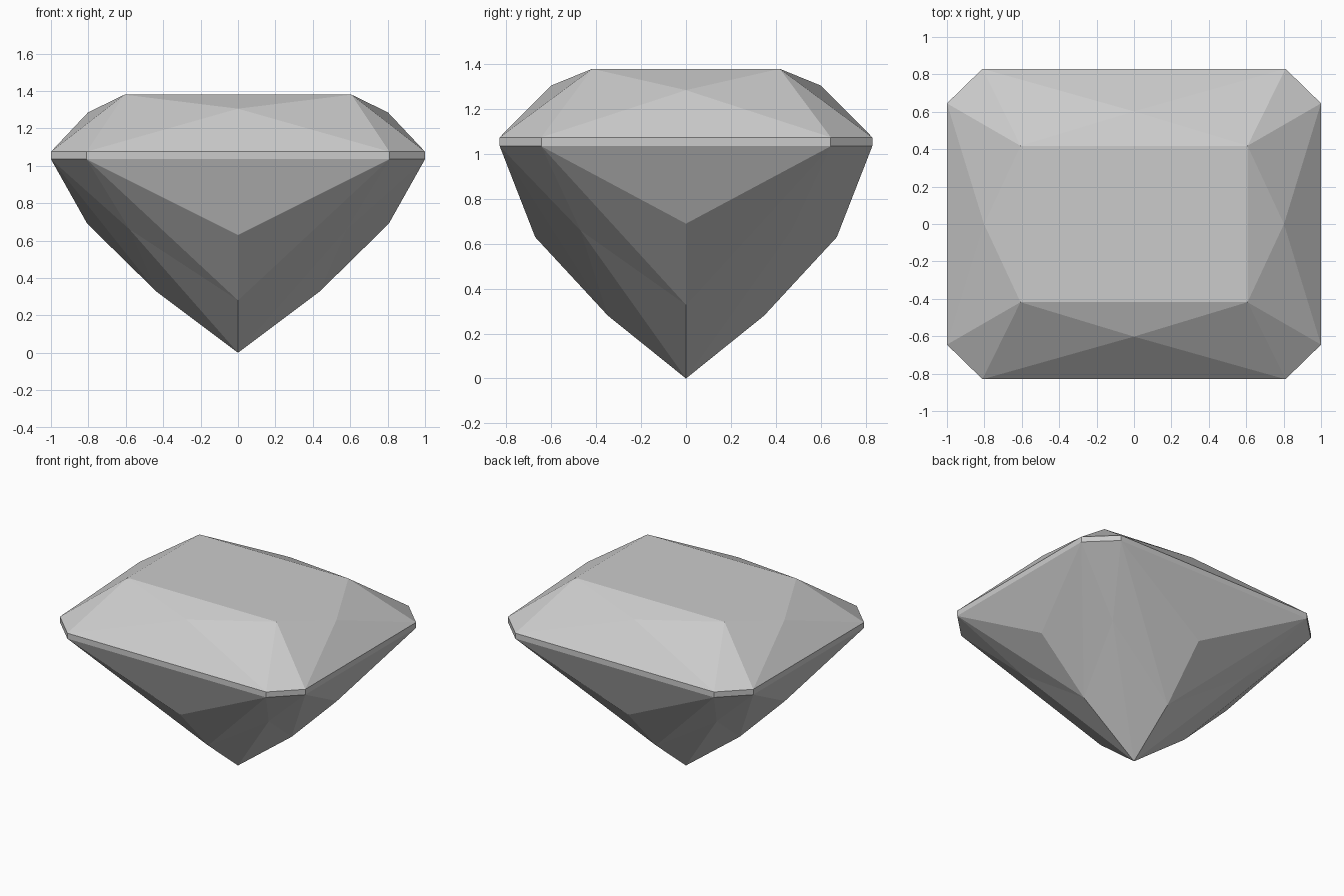
import bpy
import bmesh

cube = bpy.data.objects.get("Cube")
if cube:
    bpy.data.objects.remove(cube, do_unlink=True)

# Stone colour
mat = bpy.data.materials.new("pale_grey_stone")
mat.use_nodes = True
colour = (0.6, 0.6, 0.6, 1.0)
mat.diffuse_color = colour
mat.node_tree.nodes["Principled BSDF"].inputs["Base Color"].default_value = colour

bm = bmesh.new()


def ring(points):
    return [bm.verts.new(p) for p in points]


def corners(x, y, z):
    """One point per corner, anticlockwise from front left."""
    return ring([(x, -y, z), (x, y, z), (-x, y, z), (-x, -y, z)])


def middles(y, z_front, x, z_side):
    """One point per side: front, left, back, right."""
    return ring([(0, -y, z_front), (x, 0, z_side), (0, y, z_front), (-x, 0, z_side)])


def girdle(z):
    """Eight-sided outline with cut corners, starting on the front edge."""
    a, b, c, d = 0.81, 0.83, 1.0, 0.645
    return ring([(-a, -b, z), (a, -b, z), (c, -d, z), (c, d, z),
                 (a, b, z), (-a, b, z), (-c, d, z), (-c, -d, z)])


# Rings of facet points from the flat table down to the bottom tip
table = corners(0.607, 0.418, 1.38)
crown = middles(0.602, 1.305, 0.802, 1.285)
upper = girdle(1.075)
lower = girdle(1.035)
pavilion = middles(0.672, 0.63, 0.806, 0.69)
corner_facet = corners(0.58, 0.47, 0.66)
tip_facet = middles(0.348, 0.28, 0.437, 0.328)
tip = bm.verts.new((0, 0, 0))

# Flat top
bm.faces.new(table)

for k in range(4):
    prev = k - 1
    start, end, after = 2 * k, 2 * k + 1, (2 * k + 2) % 8
    # Crown: four triangles round each side point, one on each cut corner
    edge = [table[k], table[prev], upper[start], upper[end]]
    for i in range(4):
        bm.faces.new((crown[k], edge[i], edge[(i + 1) % 4]))
    bm.faces.new((table[k], upper[end], upper[after]))

    # Girdle: thin upright band
    for i, j in ((start, end), (end, after)):
        bm.faces.new((lower[i], lower[j], upper[j], upper[i]))

    # Pavilion: triangles round each side point
    bm.faces.new((lower[start], lower[end], pavilion[k]))
    bm.faces.new((lower[end], tip_facet[k], pavilion[k]))
    bm.faces.new((lower[start], pavilion[k], tip_facet[k]))
    # Long kites running down to the tip
    for a, c in ((lower[end], corner_facet[k]), (lower[start], corner_facet[prev])):
        bm.faces.new((a, c, tip_facet[k]))
        bm.faces.new((c, tip, tip_facet[k]))
    # Cut corner
    bm.faces.new((lower[end], lower[after], corner_facet[k]))

bmesh.ops.recalc_face_normals(bm, faces=bm.faces)
mesh = bpy.data.meshes.new("cut_gem")
bm.to_mesh(mesh)
bm.free()
mesh.materials.append(mat)
gem = bpy.data.objects.new("cut_gem", mesh)
bpy.context.collection.objects.link(gem)
